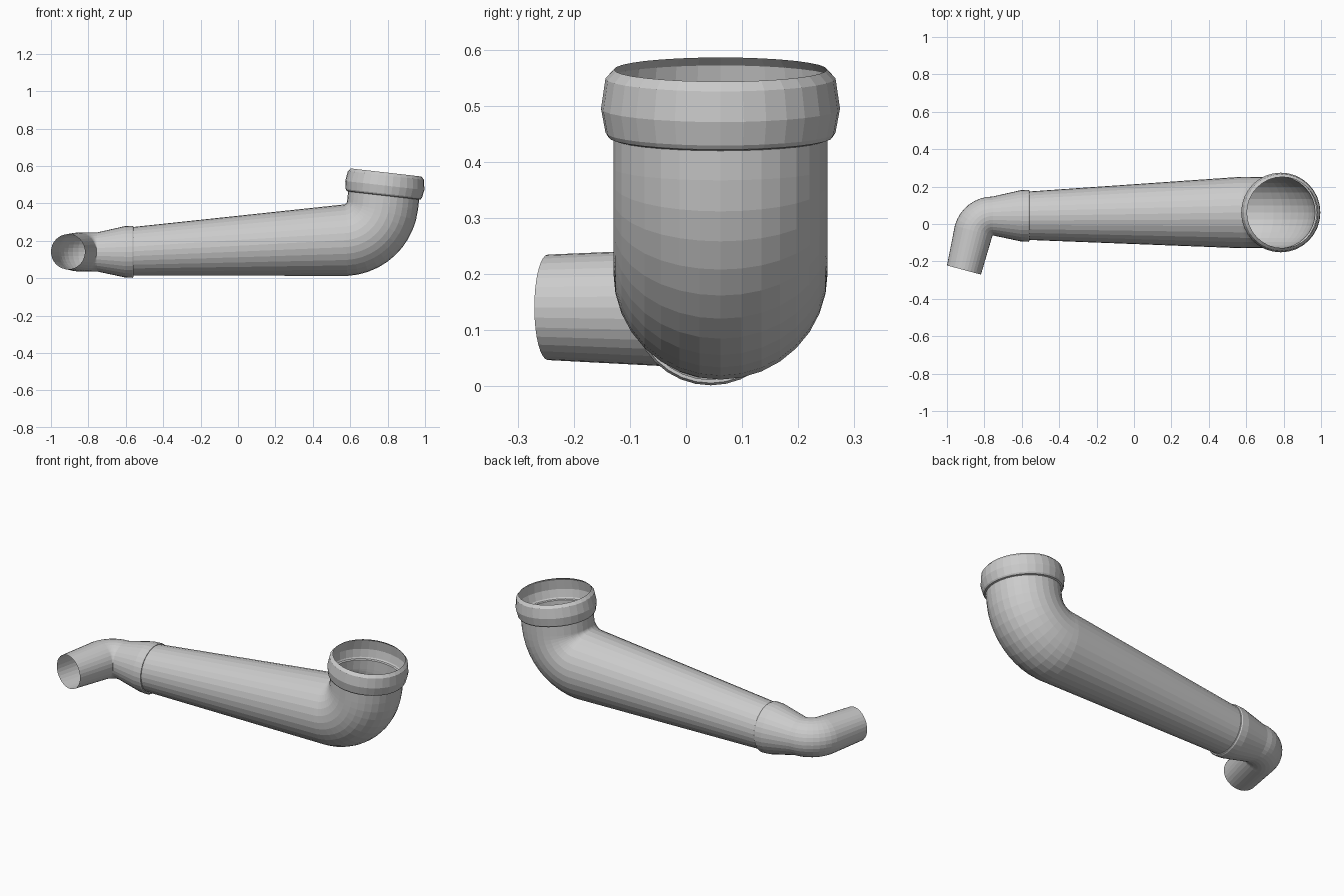
import bpy, bmesh
from math import sin, cos, pi, radians
from mathutils import Vector

if "Cube" in bpy.data.objects:
    bpy.data.objects.remove(bpy.data.objects["Cube"])

SIDES = 32


def tube(name, rings, side):
    """Open sheet swept through rings of (centre, direction, radius)."""
    bm = bmesh.new()
    loops = []
    for c, d, r in rings:
        c, d = Vector(c), Vector(d).normalized()
        u = Vector(side)
        u = (u - d * u.dot(d)).normalized()
        v = d.cross(u)
        loops.append([bm.verts.new(c + r * (u * cos(2 * pi * i / SIDES) + v * sin(2 * pi * i / SIDES)))
                      for i in range(SIDES)])
    for a, b in zip(loops, loops[1:]):
        for i in range(SIDES):
            j = (i + 1) % SIDES
            bm.faces.new((a[i], a[j], b[j], b[i]))
    bmesh.ops.recalc_face_normals(bm, faces=bm.faces)
    mesh = bpy.data.meshes.new(name)
    bm.to_mesh(mesh)
    bm.free()
    ob = bpy.data.objects.new(name, mesh)
    bpy.context.collection.objects.link(ob)
    return ob


# Tapered main pipe running into the large elbow
Y = 0.0615
R = 0.21
a0, a1 = radians(3), radians(83.5)
start = Vector((0.575, Y, 0.203))
bend = start + R * Vector((-sin(a0), 0, cos(a0)))
main = [((-0.57, 0.044, 0.143), (1, 0.015, 0.05), 0.129)]
steps = 10
for i in range(steps + 1):
    a = a0 + (a1 - a0) * i / steps
    main.append((bend + R * Vector((sin(a), 0, -cos(a))), (cos(a), 0, sin(a)), 0.191))
up = Vector((cos(a1), 0, sin(a1)))
neck = main[-1][0] + up * 0.053
main.append((neck, up, 0.191))
tube("main_pipe_elbow", main, (0, 1, 0))

# Flared socket at the mouth of the large elbow
profile = [(0.0, 0.191), (0.003, 0.2), (0.011, 0.205), (0.054, 0.213), (0.108, 0.205), (0.124, 0.19)]
tube("socket", [(neck + up * h, up, r) for h, r in profile], (0, 1, 0))

# Collar, reducer, small elbow and spout
small = [((x, 0.044, 0.141), (-1, 0, 0), r) for x, r in
         [(-0.558, 0.129), (-0.558, 0.135), (-0.565, 0.139), (-0.605, 0.137)]]
r_bend, turn = 0.106, radians(75)
for i in range(9):
    a = turn * i / 8
    small.append(((-0.755 - r_bend * sin(a), 0.043 - r_bend * (1 - cos(a)), 0.14),
                  (-cos(a), -sin(a), 0), 0.104))
small.append(((-0.909, -0.246, 0.141), (-cos(turn), -sin(turn), 0), 0.094))
tube("reducer_spout", small, (0, 0, 1))
